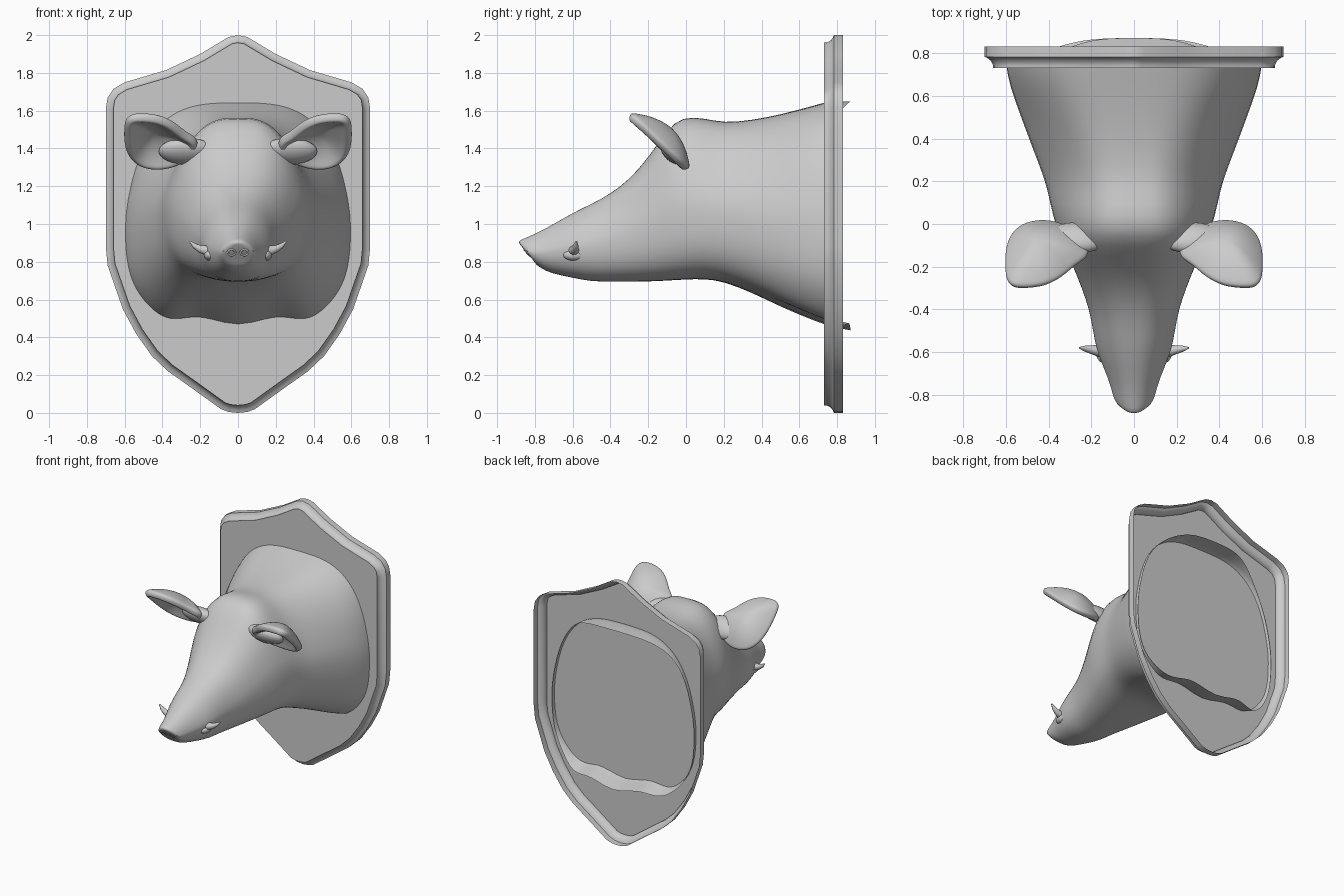
import bpy, bmesh, math
from mathutils import Vector

if "Cube" in bpy.data.objects:
    bpy.data.objects.remove(bpy.data.objects["Cube"])

grey = bpy.data.materials.new("plain grey")
grey.use_nodes = True
grey.diffuse_color = (0.6, 0.6, 0.6, 1)
grey.node_tree.nodes["Principled BSDF"].inputs["Base Color"].default_value = (0.6, 0.6, 0.6, 1)


def finish(obj, angle=60):
    obj.data.materials.append(grey)
    bpy.ops.object.select_all(action="DESELECT")
    obj.select_set(True)
    bpy.context.view_layer.objects.active = obj
    bpy.ops.object.shade_smooth_by_angle(angle=math.radians(angle))


def loft(name, rings, cap_first=False, cap_last=False, subdivide=0, thick=0, angle=60):
    """Skin a list of closed rings that share one point count."""
    bm = bmesh.new()
    loops = [[bm.verts.new(p) for p in ring] for ring in rings]
    n = len(loops[0])
    for a, b in zip(loops, loops[1:]):
        for i in range(n):
            bm.faces.new((a[i], a[(i + 1) % n], b[(i + 1) % n], b[i]))
    if cap_first:
        bm.faces.new(loops[0][::-1])
    if cap_last:
        bm.faces.new(loops[-1])
    bmesh.ops.recalc_face_normals(bm, faces=bm.faces)
    mesh = bpy.data.meshes.new(name)
    bm.to_mesh(mesh)
    bm.free()
    obj = bpy.data.objects.new(name, mesh)
    bpy.context.collection.objects.link(obj)
    if thick:
        mod = obj.modifiers.new("thickness", "SOLIDIFY")
        mod.thickness, mod.offset = thick, 0
    if subdivide:
        mod = obj.modifiers.new("smooth", "SUBSURF")
        mod.levels = mod.render_levels = subdivide
    finish(obj, angle)
    return obj


# Shield: flat front plate with a coved moulding, open at the back
half = [(0, 2), (.05, 1.99), (.2, 1.9), (.38, 1.815), (.6, 1.75), (.66, 1.715), (.69, 1.67),
        (.7, 1.61), (.7, .88), (.69, .78), (.61, .55), (.54, .42), (.455, .3), (.37, .22),
        (.25, .135), (.09, .02), (.05, .005), (0, 0)]
outline = half + [(-x, z) for x, z in half[-2:0:-1]]


def shield_ring(y, inset):
    ring = []
    for i, (x, z) in enumerate(outline):
        a, b = Vector(outline[i - 1]), Vector(outline[(i + 1) % len(outline)])
        t = (b - a).normalized()
        ring.append((x + inset * t.y, y, z - inset * t.x))
    return ring


steps = [(.73, .04), (.745, .04), (.757, .034), (.768, .026), (.777, .014), (.783, 0), (.83, 0)]
loft("shield", [shield_ring(y, inset) for y, inset in steps], cap_first=True, angle=50)

# Head and neck: rings from the snout to the open lip behind the shield
SEG = 56
# y, top, bottom, half width, backward lean of the bottom, squareness, narrowing at the top
stations = [
    (-.89, .9, .80, .06, .09, 2.2, .3), (-.885, .912, .785, .085, .09, 2.2, .3),
    (-.84, .93, .765, .1, .075, 2.2, .25), (-.75, .97, .74, .115, .03, 2.2, .2),
    (-.6, 1.06, .715, .175, 0, 2.3, .25), (-.5, 1.105, .695, .192, 0, 2.4, .2),
    (-.4, 1.16, .695, .21, 0, 2.5, .2), (-.3, 1.235, .695, .245, 0, 2.7, .2),
    (-.2, 1.35, .695, .285, 0, 2.8, .2), (-.1, 1.5, .7, .33, 0, 3, .25),
    (-.02, 1.57, .705, .365, 0, 3.1, .32), (.1, 1.56, .71, .395, 0, 3.1, .38),
    (.2, 1.535, .695, .415, 0, 3.1, .4), (.35, 1.55, .635, .475, 0, 3.1, .36),
    (.5, 1.58, .555, .53, 0, 3.1, .28), (.65, 1.62, .485, .585, 0, 3.2, .2),
    (.74, 1.645, .45, .6, 0, 3.2, .18), (.755, 1.65, .445, .6, 0, 3.2, .18)]


def head_ring(y, top, bottom, w, lean, n, narrow, lip=0):
    wave = .028 * min(1, max(0, (y - .3) / .4))
    ring = []
    for i in range(SEG):
        a = math.tau * i / SEG
        c, s = math.cos(a), math.sin(a)
        u = math.copysign(abs(c) ** (2 / n), c)
        v = math.copysign(abs(s) ** (2 / n), s)
        x = w * u * (1 - narrow * max(0, v))
        z = (top + bottom) / 2 + v * (top - bottom) / 2
        if v < 0:
            z += wave * (1 - math.cos(math.tau * x / .4)) * v ** 4
        ring.append((x, y + lean * (1 - v) / 2 + lip * abs(v) ** 7, z))
    return ring


rings = [head_ring(*s) for s in stations]
rings.append(head_ring(.757, 1.65, .42, .6, 0, 3.2, .18, lip=.115))
loft("head", rings, cap_first=True, subdivide=1, angle=70)

# Ears: dished leaves lying in a plane that tilts forward and up
leaf = [(.2, .5), (.28, .62), (.34, .84), (.42, .98), (.5, 1.01), (.56, 1.01), (.59, .92),
        (.59, .7), (.59, .45), (.57, .2), (.52, .03), (.44, -.03), (.36, 0), (.26, .15)]
root = Vector((0, 0, 1.305))
rise = Vector((0, -.285, .265))
back = Vector((0, .68, .73))


def ear_ring(side, r):
    ring = []
    for x, s in leaf:
        px, ps = .44 + (x - .44) * r, .48 + (s - .48) * r
        p = root + rise * ps + back * (.085 * (1 - r * r) - .012)
        ring.append((side * px, p.y, p.z))
    return ring


def ball(name, centre, size, tilt=0):
    bpy.ops.mesh.primitive_uv_sphere_add(segments=24, ring_count=14, radius=1, location=centre,
                                         rotation=(tilt, 0, 0))
    obj = bpy.context.object
    obj.name, obj.scale = name, size
    finish(obj)


for side, label in ((1, "left"), (-1, "right")):
    loft(label + "_ear", [ear_ring(side, r) for r in (1.02, .9, .65, .35, .1)],
         cap_last=True, subdivide=2, thick=.05)
    ball(label + "_ear_base", (side * .27, -.065, 1.385), (.15, .055, .085), math.radians(47))

    # Tusk: tapered curve sweeping out and up from the lip
    curve = bpy.data.curves.new(label + "_tusk", "CURVE")
    curve.dimensions = "3D"
    curve.bevel_depth, curve.bevel_resolution, curve.use_fill_caps = 1, 3, True
    spline = curve.splines.new("POLY")
    path = [(.12, .86, .03), (.17, .86, .027), (.2, .868, .02), (.23, .885, .014), (.255, .908, .004)]
    spline.points.add(len(path) - 1)
    for point, (x, z, radius) in zip(spline.points, path):
        point.co = (side * x, -.6 + (x - .12) * .15, z, 1)
        point.radius = radius
    tusk = bpy.data.objects.new(label + "_tusk", curve)
    bpy.context.collection.objects.link(tusk)
    bpy.ops.object.select_all(action="DESELECT")
    tusk.select_set(True)
    bpy.context.view_layer.objects.active = tusk
    bpy.ops.object.convert(target="MESH")
    finish(bpy.context.object)
    ball(label + "_lip", (side * .145, -.59, .835), (.035, .06, .03))

    # Nostril rim on the slanted snout disc
    bpy.ops.mesh.primitive_torus_add(major_radius=.02, minor_radius=.006, major_segments=20,
                                     minor_segments=8, location=(side * .034, -.842, .85),
                                     rotation=(math.radians(-50), 0, 0))
    rim = bpy.context.object
    rim.name = label + "_nostril"
    finish(rim)
